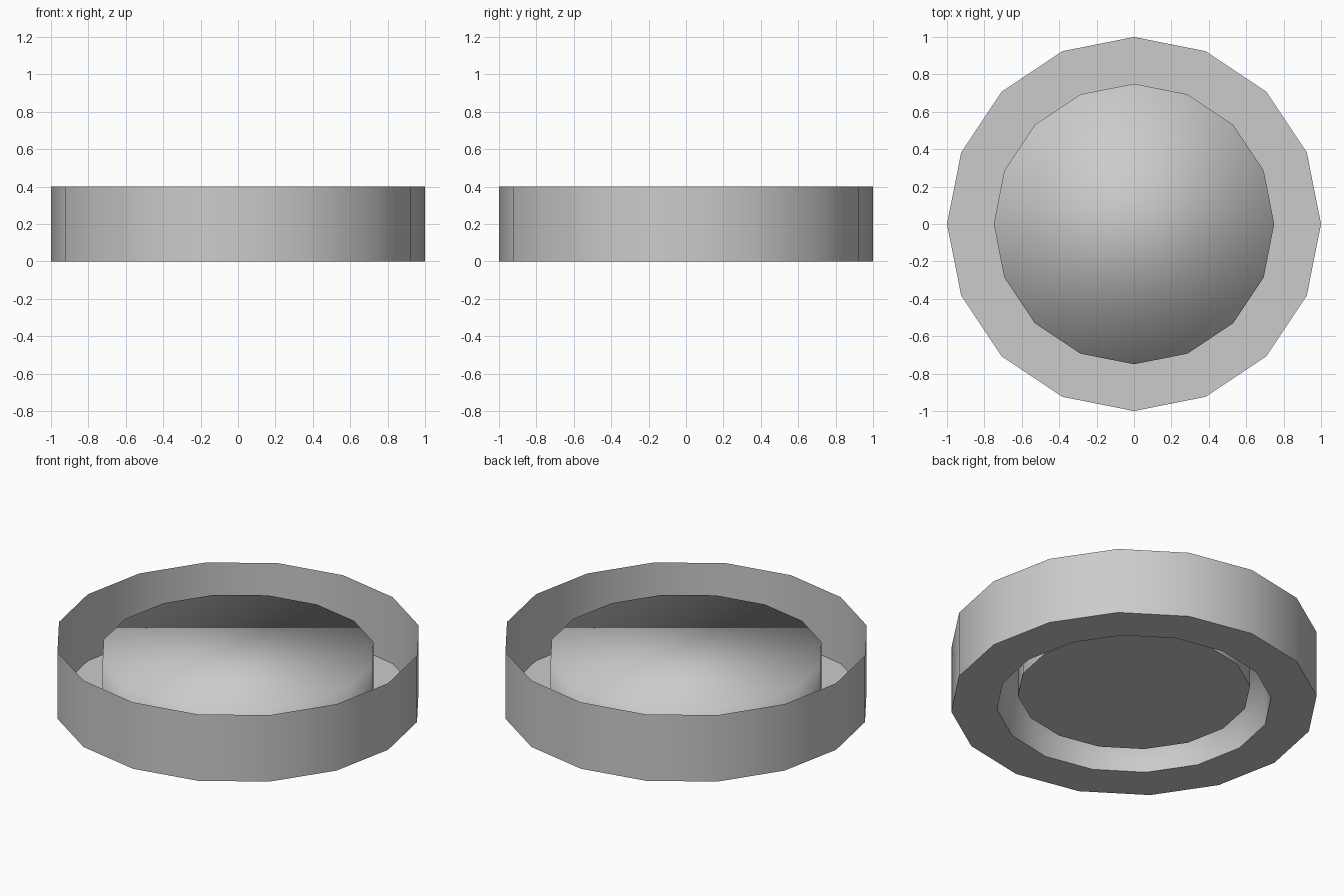
import bpy, bmesh
from math import cos, sin, pi

if "Cube" in bpy.data.objects:
    bpy.data.objects.remove(bpy.data.objects["Cube"])

SIDES = 16


def lathe(name, profile, cap_end=True, flat_spans=(), flat_cap=False):
    """Revolve (radius, z) points; optionally close the last ring with one n-gon."""
    bm = bmesh.new()
    rings = [[bm.verts.new((r * cos(2 * pi * i / SIDES), r * sin(2 * pi * i / SIDES), z))
              for i in range(SIDES)] for r, z in profile]
    for k in range(len(rings) - 1):
        a, b = rings[k], rings[k + 1]
        for i in range(SIDES):
            j = (i + 1) % SIDES
            face = bm.faces.new((a[i], b[i], b[j], a[j]))
            face.smooth = k not in flat_spans
    if cap_end:
        cap = bm.faces.new(rings[-1])
        cap.normal_update()
        if cap.normal.z > 0:
            cap.normal_flip()
        cap.smooth = not flat_cap
    mesh = bpy.data.meshes.new(name)
    bm.to_mesh(mesh)
    bm.free()
    obj = bpy.data.objects.new(name, mesh)
    bpy.context.collection.objects.link(obj)
    return obj


# Thin shell: outer wall, flat bottom ring, raised centre wall and its smooth cap
lathe("dish_shell", [(1, 0.4), (1, 0), (0.75, 0), (0.75, 0.32)], flat_spans=(1,))

# Plug under the raised centre, seen from below
lathe("underside_plug", [(0.635, 0.32), (0.635, 0.08)], flat_cap=True)
